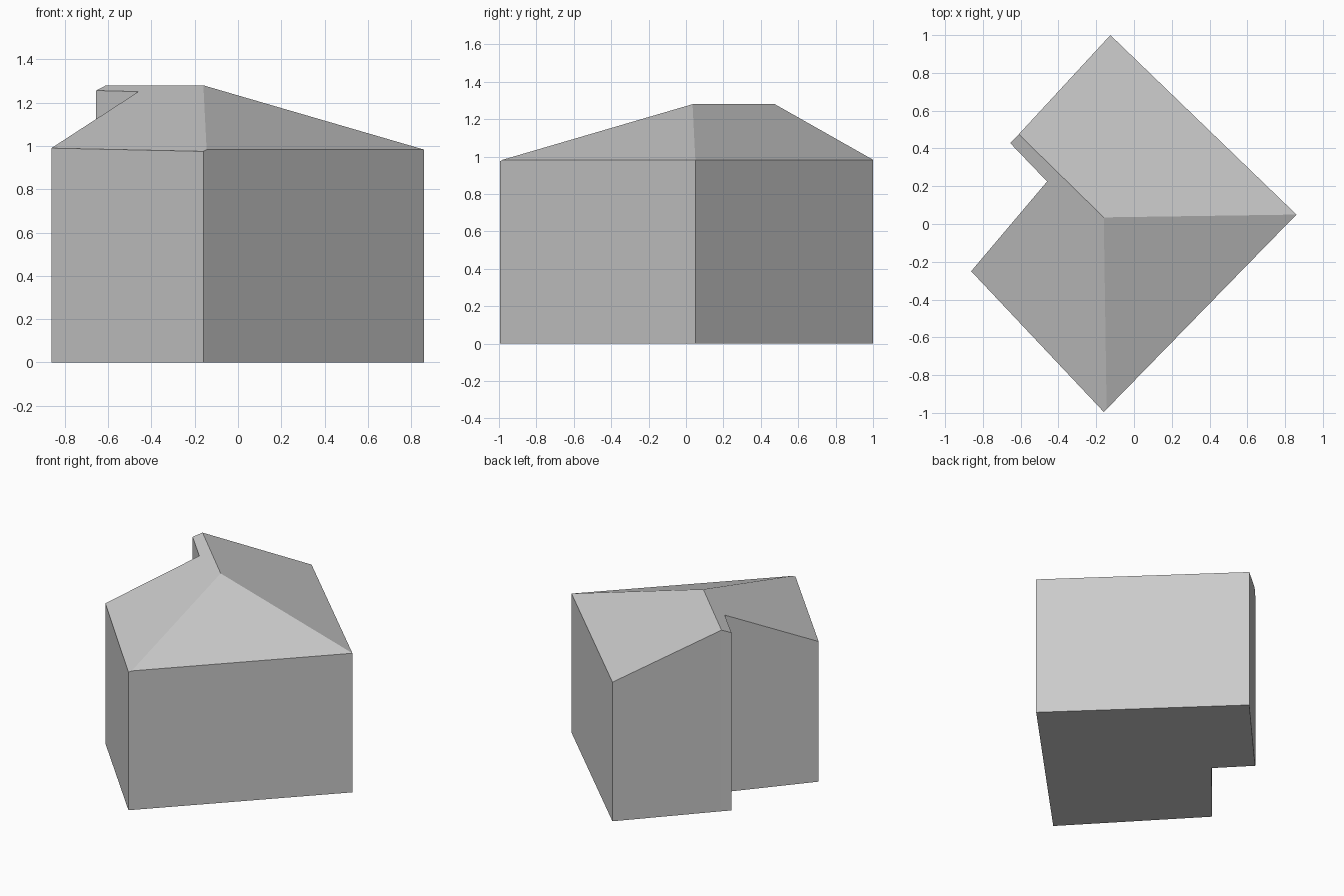
import bpy

cube = bpy.data.objects.get("Cube")
if cube:
    bpy.data.objects.remove(cube, do_unlink=True)

grey = bpy.data.materials.new("plain_grey")
grey.use_nodes = True
colour = (0.6, 0.6, 0.6, 1)
grey.diffuse_color = colour
grey.node_tree.nodes["Principled BSDF"].inputs["Base Color"].default_value = colour


def add_part(name, verts, faces):
    mesh = bpy.data.meshes.new(name)
    mesh.from_pydata(verts, [], faces)
    mesh.materials.append(grey)
    mesh.validate()
    obj = bpy.data.objects.new(name, mesh)
    bpy.context.collection.objects.link(obj)
    return obj


# Wall heads, counter-clockwise from the front corner, with the rear gable peak
front = (-0.16, -0.995, 0.975)
hip_foot = (-0.145, -0.98, 0.983)
left = (0.86, 0.05, 0.983)
back = (-0.125, 1.0, 0.983)
peak = (-0.61, 0.475, 1.28)
notch_outer = (-0.655, 0.428, 1.256)
notch_inner = (-0.46, 0.225, 1.251)
right = (-0.862, -0.25, 0.99)
heads = [front, hip_foot, left, back, peak, notch_outer, notch_inner, right]
count = len(heads)

# Walls and floor
feet = [(x, y, 0) for x, y, z in heads]
sides = [(i, (i + 1) % count, (i + 1) % count + count, i + count) for i in range(count)]
add_part("house_walls", feet + heads, sides + [tuple(reversed(range(count)))])

# Hipped front end, two long slopes and the level ridge
ridge_front = (-0.16, 0.035, 1.28)
hip_slope = (1, 2, count)
left_slope = (2, 3, 4, count)
right_slope = (0, 1, count, 4, 5, 6, 7)
add_part("house_roof", heads + [ridge_front], [hip_slope, left_slope, right_slope])
